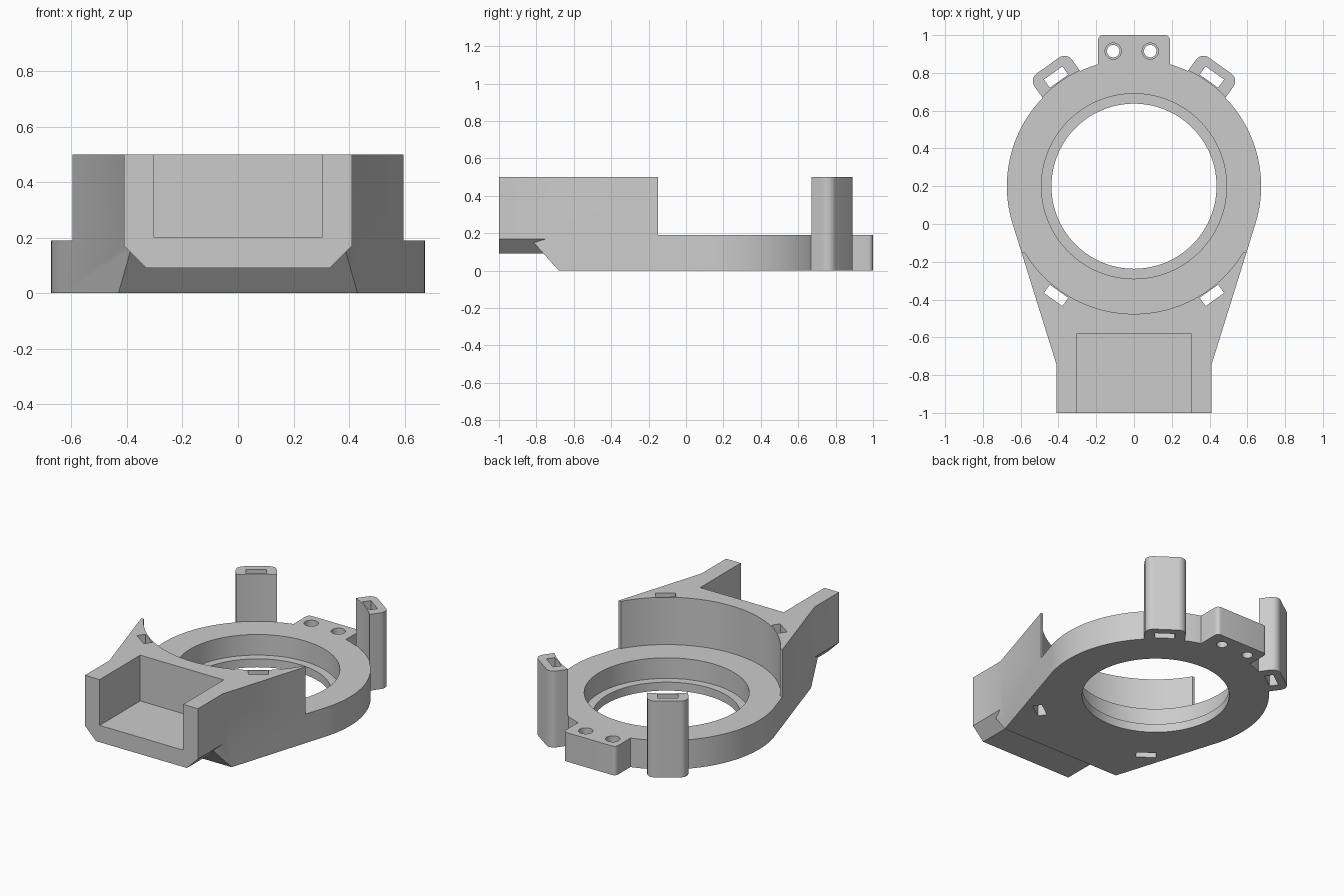
import bpy, bmesh, math
from mathutils import Vector

if "Cube" in bpy.data.objects:
    bpy.data.objects.remove(bpy.data.objects["Cube"])

grey = bpy.data.materials.new("plain_grey")
grey.use_nodes = True
colour = (0.6, 0.6, 0.6, 1)
grey.diffuse_color = colour
grey.node_tree.nodes["Principled BSDF"].inputs["Base Color"].default_value = colour

CENTRE = Vector((0, 0.2))   # ring axis
RING_R = 0.673
PLATE = 0.19                # ring thickness
TOP = 0.5
SLOT_ANGLE = math.radians(54.5)


def prism(name, points, z0, z1, axis="Z"):
    """Extrude a 2D outline along z, or a (y, z) outline along x."""
    bm = bmesh.new()
    place = (lambda p: (p[0], p[1], z0)) if axis == "Z" else (lambda p: (z0, p[0], p[1]))
    face = bm.faces.new([bm.verts.new(place(p)) for p in points])
    ext = bmesh.ops.extrude_face_region(bm, geom=[face])
    moved = [v for v in ext["geom"] if isinstance(v, bmesh.types.BMVert)]
    step = (0, 0, z1 - z0) if axis == "Z" else (z1 - z0, 0, 0)
    bmesh.ops.translate(bm, verts=moved, vec=step)
    bmesh.ops.recalc_face_normals(bm, faces=bm.faces)
    mesh = bpy.data.meshes.new(name)
    bm.to_mesh(mesh)
    bm.free()
    mesh.materials.append(grey)
    obj = bpy.data.objects.new(name, mesh)
    bpy.context.collection.objects.link(obj)
    return obj


def arc(c, r, a0, a1, n):
    return [(c[0] + r * math.cos(a0 + (a1 - a0) * i / n),
             c[1] + r * math.sin(a0 + (a1 - a0) * i / n)) for i in range(n + 1)]


def circle(c, r, n):
    return arc(c, r, 0, math.tau, n)[:-1]


def rect(x0, x1, y0, y1):
    return [(x0, y0), (x1, y0), (x1, y1), (x0, y1)]


def combine(target, tool, operation):
    mod = target.modifiers.new(operation, "BOOLEAN")
    mod.operation, mod.object, mod.solver = operation, tool, "EXACT"
    bpy.context.view_layer.objects.active = target
    bpy.ops.object.modifier_apply(modifier=mod.name)
    bpy.data.objects.remove(tool)


def radial(points, angle):
    """Turn (outward, sideways) points about the ring axis."""
    c, s = math.cos(angle), math.sin(angle)
    return [(CENTRE.x + u * c - v * s, CENTRE.y + u * s + v * c) for u, v in points]


# Body outline: ring with tangent sides tapering to the front
tangent = math.radians(-17.6)
outline = arc(CENTRE, RING_R, tangent, math.pi - tangent, 112)
outline += [(-0.362, -0.9), (0.362, -0.9)]
body = prism("clamp_body", outline, 0, TOP)

# Lower the ring area and slope the underside of the front
combine(body, prism("ring_clearance", rect(-1, 1, -0.15, 1.2), PLATE, 0.7), "DIFFERENCE")
slope = [(-0.68, 0), (-0.66, -0.022), (-1.2, -0.022), (-1.2, 0.576)]
combine(body, prism("slope_cutter", slope, -1, 1, "X"), "DIFFERENCE")

# Front housing with chamfered lower edges
profile = [(-0.41, TOP), (-0.41, 0.17), (-0.33, 0.09),
           (0.33, 0.09), (0.41, 0.17), (0.41, TOP)]
housing = prism("front_housing", [(x, z) for x, z in profile], 0, 0.28)
for v in housing.data.vertices:
    v.co = (v.co.x, v.co.z - 1, v.co.y)
housing.data.flip_normals()
combine(body, housing, "UNION")

# Rear tab with rounded corners
tab = [(-0.19, 0.75), (0.19, 0.75)]
tab += arc((0.165, 0.975), 0.025, 0, math.pi / 2, 6)
tab += arc((-0.165, 0.975), 0.025, math.pi / 2, math.pi, 6)
combine(body, prism("rear_tab", tab, 0, PLATE), "UNION")

# Slotted rear posts, rounded on the outside
post = [(0.63, -0.122)]
post += arc((0.735, -0.072), 0.05, -math.pi / 2, 0, 10)
post += arc((0.735, 0.072), 0.05, 0, math.pi / 2, 10)
post += [(0.63, 0.122)]
for angle in (SLOT_ANGLE, math.pi - SLOT_ANGLE):
    combine(body, prism("rear_post", radial(post, angle), 0, TOP), "UNION")

# Round seat above the ring, stepped bore through it
for name, r, z in (("seat_cutter", 0.676, PLATE), ("counterbore", 0.49, 0.055), ("bore", 0.437, -0.1)):
    combine(body, prism(name, circle(CENTRE, r, 144), z, 0.7), "DIFFERENCE")

# Four strap slots
for angle in (SLOT_ANGLE, math.pi - SLOT_ANGLE, -SLOT_ANGLE, math.pi + SLOT_ANGLE):
    slot = radial(rect(0.683, 0.737, -0.06, 0.06), angle)
    combine(body, prism("strap_slot", slot, -0.1, 0.7), "DIFFERENCE")

# Open pocket in the housing
combine(body, prism("pocket", rect(-0.303, 0.303, -1.1, -0.58), 0.2, 0.7), "DIFFERENCE")

# Stepped screw holes in the tab
for x in (-0.11, 0.086):
    for r, z in ((0.043, 0.1), (0.033, -0.1)):
        combine(body, prism("screw_hole", circle((x, 0.915), r, 32), z, 0.3), "DIFFERENCE")

bpy.ops.object.select_all(action="DESELECT")
body.select_set(True)
bpy.context.view_layer.objects.active = body
bpy.ops.object.shade_smooth_by_angle(angle=math.radians(25))
